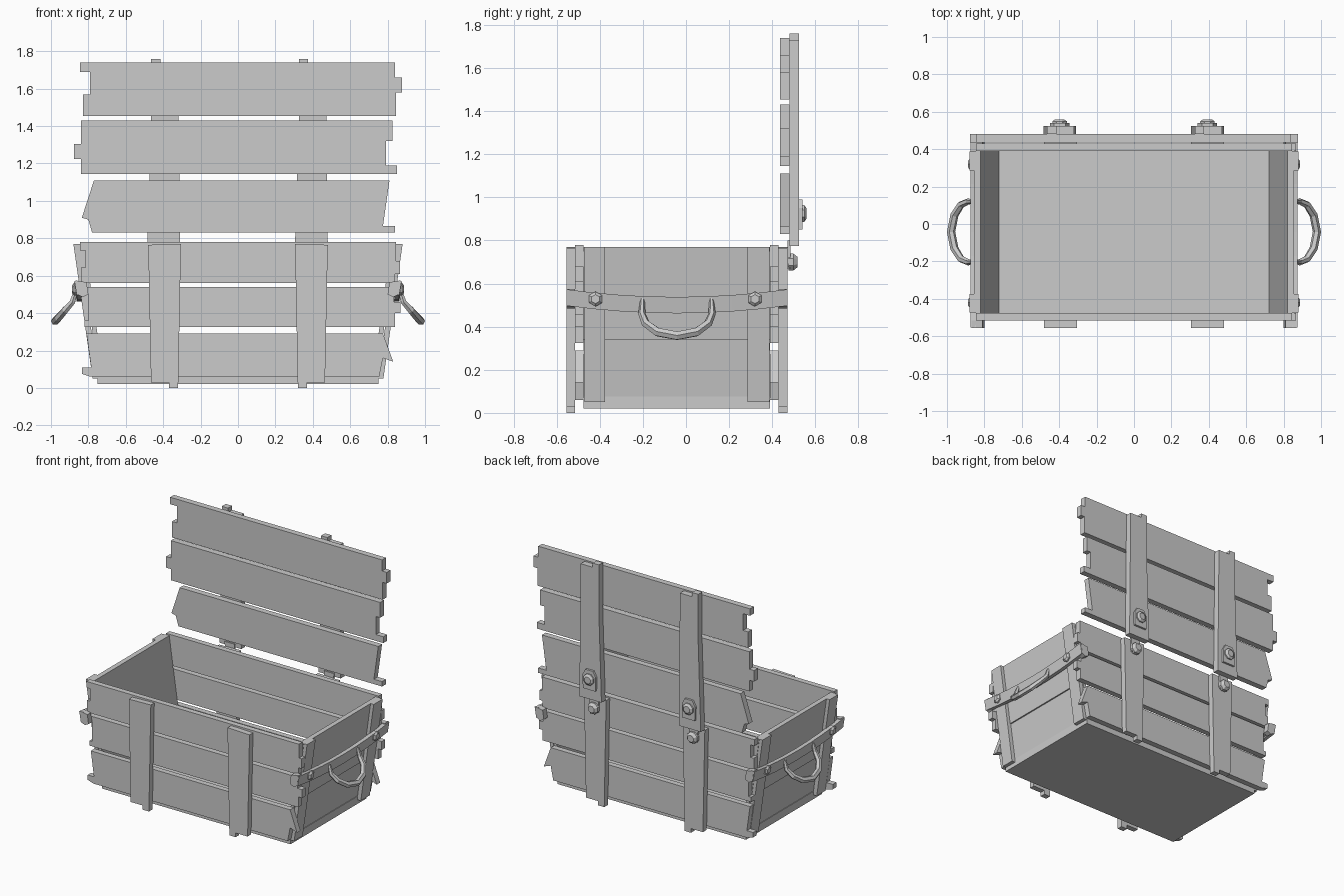
import bpy, bmesh, math
from mathutils import Vector

if "Cube" in bpy.data.objects:
    bpy.data.objects.remove(bpy.data.objects["Cube"])

wood = bpy.data.materials.new("plain grey")
wood.diffuse_color = (0.6, 0.6, 0.6, 1)
wood.use_nodes = True
wood.node_tree.nodes["Principled BSDF"].inputs["Base Color"].default_value = wood.diffuse_color


def finish(name, bm):
    bmesh.ops.recalc_face_normals(bm, faces=bm.faces)
    me = bpy.data.meshes.new(name)
    bm.to_mesh(me)
    bm.free()
    me.materials.append(wood)
    ob = bpy.data.objects.new(name, me)
    bpy.context.collection.objects.link(ob)
    return ob


def loft(name, rings):
    """Skin a list of point rings and cap both ends."""
    bm = bmesh.new()
    vs = [[bm.verts.new(p) for p in r] for r in rings]
    n = len(vs[0])
    for a, b in zip(vs, vs[1:]):
        for i in range(n):
            j = (i + 1) % n
            bm.faces.new((a[i], a[j], b[j], b[i]))
    bm.faces.new(vs[0])
    bm.faces.new(vs[-1])
    return finish(name, bm)


def prism(name, outline, y0, y1):
    """Extrude an (x, z) outline from y0 to y1."""
    return loft(name, [[(x, y, z) for x, z in outline] for y in (y0, y1)])


def bolt(name, centre, axis, r, h, sides=6):
    """Chamfered bolt head standing on centre along axis."""
    q = Vector(axis).to_track_quat('Z', 'Y')
    rings = []
    for rr, d in ((r, 0), (r, h * 0.55), (r * 0.6, h)):
        rings.append([Vector(centre) + q @ Vector((rr * math.cos(t), rr * math.sin(t), d))
                      for t in (math.tau * (i + 0.5) / sides for i in range(sides))])
    return loft(name, rings)


# Floor board
prism("floor", [(-.75, .02), (.75, .02), (.75, .075), (-.75, .075)], -.475, .39)

# Splintered wall slats, same outlines on front and back
wall = {
    "top": [(-.845, .78), (-.845, .735), (-.815, .735), (-.815, .645), (-.84, .645), (-.84, .56),
            (.84, .56), (.84, .61), (.865, .61), (.865, .68), (.845, .68), (.845, .78)],
    "middle": [(-.835, .54), (-.835, .49), (-.86, .49), (-.86, .53), (-.86, .54), (-.835, .54)][:1]
              + [(-.835, .50), (-.80, .50), (-.80, .36), (-.82, .36), (-.82, .325),
                 (.84, .325), (.84, .40), (.87, .40), (.87, .46), (.835, .46), (.835, .54)],
    "bottom": [(-.81, .29), (-.785, .11), (-.835, .11), (-.835, .075), (-.79, .06),
               (.755, .06), (.775, .16), (.83, .14), (.775, .29)],
}
for level, outline in wall.items():
    prism("front_slat_" + level, outline, -.515, -.475)
    prism("back_slat_" + level, outline, .39, .43)

# Lid slats
lid = {
    "top": [(-.845, 1.74), (-.845, 1.69), (-.79, 1.69), (-.79, 1.57), (-.83, 1.57), (-.83, 1.455),
            (.845, 1.455), (.845, 1.58), (.877, 1.58), (.877, 1.66), (.84, 1.66), (.84, 1.74)],
    "middle": [(-.84, 1.43), (-.84, 1.305), (-.877, 1.305), (-.877, 1.225), (-.84, 1.225), (-.84, 1.145),
               (.85, 1.145), (.85, 1.19), (.79, 1.19), (.79, 1.32), (.825, 1.32), (.825, 1.43)],
    "bottom": [(-.77, 1.11), (-.835, .91), (-.80, .90), (-.78, .83),
               (.84, .83), (.84, .865), (.775, .865), (.81, 1.11)],
}
for level, outline in lid.items():
    prism("lid_slat_" + level, outline, .437, .48)

# Upright straps on the walls, with a splintered foot
strap = [(.48, .765), (.305, .77), (.32, 0), (.37, 0), (.37, .03), (.465, .03)]
for side, s in (("left", -1), ("right", 1)):
    pts = [(s * x, z) for x, z in strap]
    prism("front_strap_" + side, pts, -.555, -.515)
    prism("back_strap_" + side, pts, .43, .472)

# Lid straps, hinge plates and bolts
lid_strap = [(-.465, 1.76), (-.415, 1.76), (-.415, 1.73), (-.32, 1.73),
             (-.31, .775), (-.485, .775), (-.465, 1.4)]
for side, dx in (("left", 0), ("right", .79)):
    prism("lid_strap_" + side, [(x + dx, z) for x, z in lid_strap], .48, .525)
    cx = -.3975 + dx
    plate = [(-.05, .85), (.05, .85), (.052, .95), (.03, .99), (-.03, .99), (-.052, .95)]
    prism("hinge_plate_" + side, [(cx + x, z) for x, z in plate], .52, .54)
    prism("hinge_tongue_" + side, [(cx - .03, .67), (cx + .03, .67), (cx + .04, .80), (cx - .04, .80)],
          .472, .485)
    bolt("hinge_bolt_" + side, (cx, .535, .925), (0, 1, 0), .042, .025, 8)
    bolt("lower_hinge_bolt_" + side, (cx, .475, .70), (0, 1, 0), .042, .043, 8)


def slope(z):
    """Inner x of the leaning end wall at height z."""
    return .72 + .1 * (z - .07) / .7


def leaning(s, z0, z1, d0, d1):
    return [(s * (slope(z0) + d0), z0), (s * (slope(z0) + d1), z0),
            (s * (slope(z1) + d1), z1), (s * (slope(z1) + d0), z1)]


for side, s in (("left", -1), ("right", 1)):
    # End boards
    prism("end_board_upper_" + side, leaning(s, .34, .77, 0, .035), -.475, .39)
    prism("end_board_lower_" + side, leaning(s, .06, .345, 0, .025), -.475, .39)
    # Corner battens
    prism("front_batten_" + side, leaning(s, .05, .77, .03, .06), -.472, -.375)
    prism("back_batten_" + side, leaning(s, .05, .77, .03, .06), .285, .387)

    # Sagging band across the end, with folded ends
    rings = []
    for i in range(9):
        t = i / 4 - 1
        y, z = -.042 + .512 * t, .50 + .035 * t * t
        rings.append([(s * .835, y, z - .038), (s * .862, y, z - .038),
                      (s * .875, y, z + .038), (s * .845, y, z + .038)])
    loft("end_band_" + side, rings)
    fold = [(s * .80, .50), (s * .83, .485), (s * .86, .50), (s * .868, .575), (s * .81, .565)]
    prism("band_fold_front_" + side, fold, -.555, -.515)
    prism("band_fold_back_" + side, fold, .43, .472)
    for y, end in ((-.42, "front"), (.32, "back")):
        bolt("band_bolt_" + end + "_" + side, (s * .862, y, .528), (s, 0, 0), .035, .025)

    # Drooping handle, thicker in the middle
    half = [(.865, -.16, .53, .010), (.885, -.163, .46, .017), (.925, -.145, .415, .02),
            (.96, -.09, .375, .022), (.978, 0, .358, .022)]
    path = half + [(x, -y, z, r) for x, y, z, r in half[-2::-1]]
    pts = [Vector((s * x, y - .042, z)) for x, y, z, r in path]
    out = Vector((s * .83, 0, .56))
    rings = []
    for i, p in enumerate(pts):
        tan = (pts[min(i + 1, len(pts) - 1)] - pts[max(i - 1, 0)]).normalized()
        u = tan.cross(out).normalized()
        v = tan.cross(u).normalized()
        r = path[i][3]
        rings.append([p + r * (u * math.cos(k * math.tau / 6) + v * math.sin(k * math.tau / 6))
                      for k in range(6)])
    loft("handle_" + side, rings)
